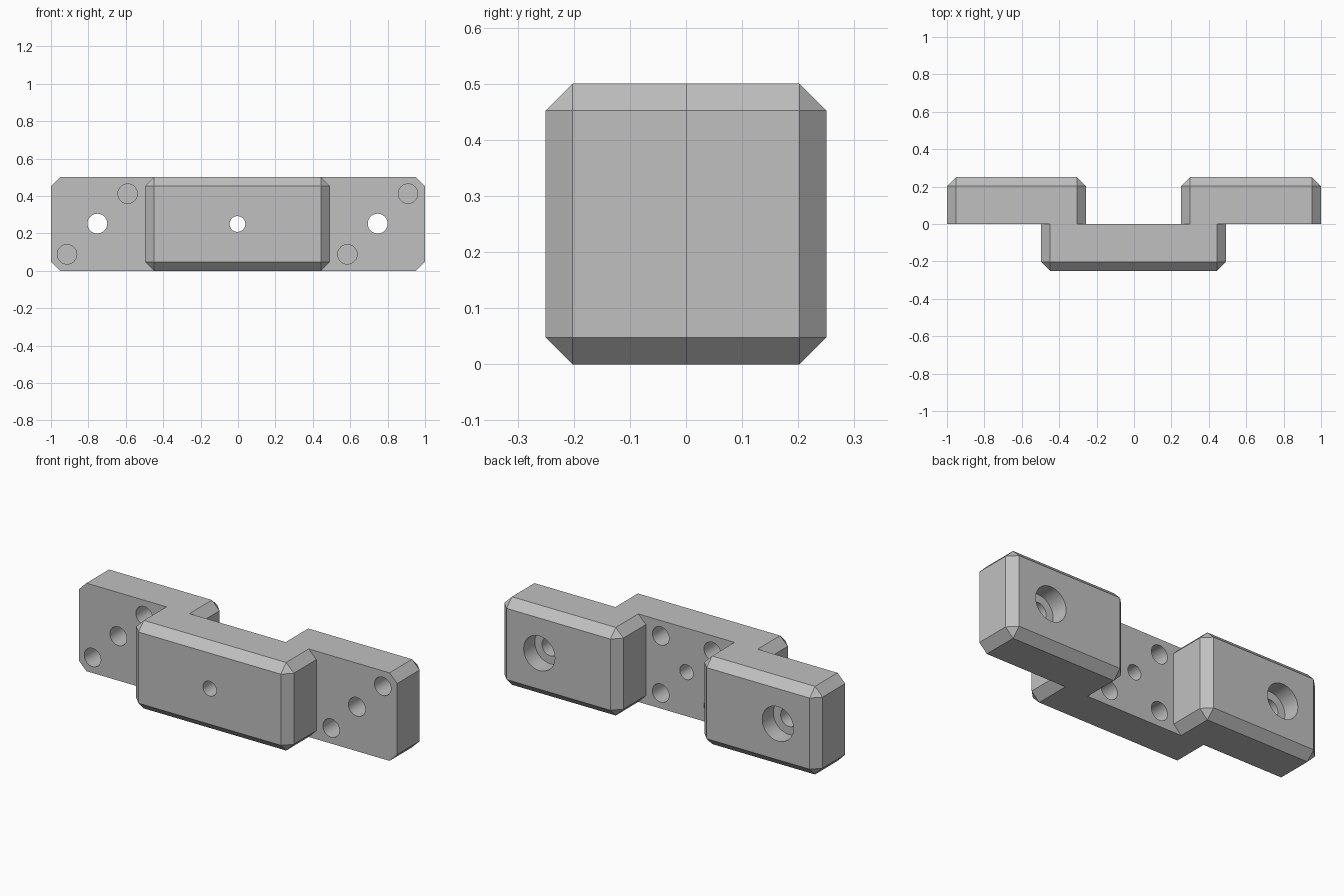
import bpy
import bmesh
from mathutils import Matrix, Vector

if "Cube" in bpy.data.objects:
    bpy.data.objects.remove(bpy.data.objects["Cube"], do_unlink=True)

HEIGHT, DEPTH, CHAMFER = 0.5, 0.25, 0.048
MID = HEIGHT / 2
PIN = 0.162          # pin hole offset from a block centre

grey = bpy.data.materials.new("plain grey")
grey.use_nodes = True
colour = (0.527, 0.527, 0.527, 1)
grey.diffuse_color = colour
grey.node_tree.nodes["Principled BSDF"].inputs["Base Color"].default_value = colour


def add_object(name, bm):
    mesh = bpy.data.meshes.new(name)
    bm.to_mesh(mesh)
    bm.free()
    obj = bpy.data.objects.new(name, mesh)
    bpy.context.collection.objects.link(obj)
    mesh.materials.append(grey)
    return obj


def block(name, x0, x1, side):
    """Box reaching from y = 0 to one side, chamfered except on its mating face."""
    bm = bmesh.new()
    bmesh.ops.create_cube(bm, size=1)
    for v in bm.verts:
        v.co = Vector(((x0 + x1) / 2 + v.co.x * (x1 - x0),
                       side * DEPTH * (v.co.y + 0.5), MID + v.co.z * HEIGHT))
    if side < 0:
        bmesh.ops.reverse_faces(bm, faces=bm.faces)
    edges = [e for e in bm.edges if any(abs(v.co.y) > 0.01 for v in e.verts)]
    bmesh.ops.bevel(bm, geom=edges, offset=CHAMFER, segments=1,
                    profile=0.5, affect='EDGES')
    return add_object(name, bm)


def drill(target, x, z, radius, y0, y1):
    """Cut a round hole along y."""
    bm = bmesh.new()
    place = Matrix.Translation((x, (y0 + y1) / 2, z)) @ Matrix.Rotation(1.5708, 4, 'X')
    bmesh.ops.create_cone(bm, cap_ends=True, segments=48, radius1=radius,
                          radius2=radius, depth=abs(y1 - y0), matrix=place)
    combine(target, add_object("hole_cutter", bm), 'DIFFERENCE')


def combine(target, other, operation):
    mod = target.modifiers.new("combine", 'BOOLEAN')
    mod.operation, mod.object, mod.solver = operation, other, 'EXACT'
    bpy.context.view_layer.objects.active = target
    bpy.ops.object.modifier_apply(modifier=mod.name)
    bpy.data.objects.remove(other, do_unlink=True)


# Front bridge block: through hole and four blind pin holes in its rear face
body = block("bracket_body", -0.498, 0.492, -1)
bridge_x = -0.003
drill(body, bridge_x, MID, 0.042, -0.4, 0.1)
for sx in (-1, 1):
    for sz in (-1, 1):
        drill(body, bridge_x + sx * PIN, MID + sz * PIN, 0.052, -0.15, 0.1)

# Rear end blocks: counterbored screw hole and two diagonal pin holes
for name, x0, x1 in (("right_end", -1, -0.257), ("left_end", 0.252, 1)):
    end = block(name, x0, x1, 1)
    x = -0.752 if x0 < 0 else 0.747
    drill(end, x, MID + 0.002, 0.053, -0.1, 0.4)
    drill(end, x, MID + 0.002, 0.098, 0.15, 0.4)
    for s in (-1, 1):
        drill(end, x + s * PIN, MID + s * PIN, 0.052, -0.1, 0.15)
    combine(body, end, 'UNION')

# Smooth hole walls, crisp chamfers
bpy.ops.object.select_all(action='DESELECT')
body.select_set(True)
bpy.context.view_layer.objects.active = body
bpy.ops.object.shade_smooth_by_angle(angle=0.5)
